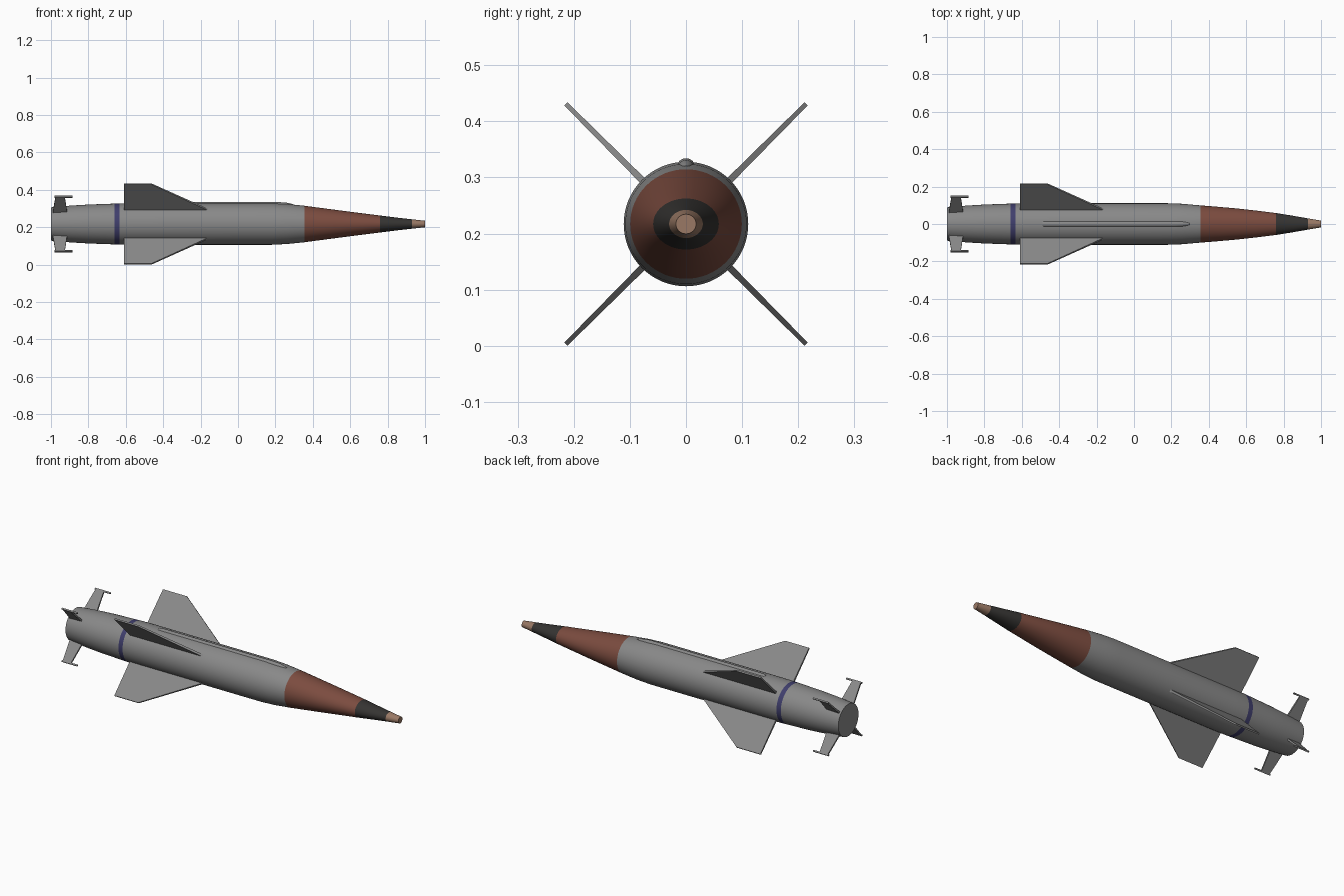
import bpy, bmesh, math
from mathutils import Matrix, Vector

if "Cube" in bpy.data.objects:
    bpy.data.objects.remove(bpy.data.objects["Cube"])

ZC = 0.217  # height of the body axis


def material(name, rgb):
    m = bpy.data.materials.new(name)
    m.diffuse_color = (*rgb, 1)
    m.use_nodes = True
    m.node_tree.nodes["Principled BSDF"].inputs["Base Color"].default_value = m.diffuse_color
    return m


GREY = material("body grey", (0.25, 0.25, 0.25))
RED = material("rust red", (0.20, 0.072, 0.05))
DARK = material("dark grey", (0.036, 0.034, 0.032))
TAN = material("tip tan", (0.32, 0.19, 0.13))
BLUE = material("band blue", (0.05, 0.048, 0.15))


def finish(name, bm, mats, smooth=None):
    bmesh.ops.recalc_face_normals(bm, faces=bm.faces)
    me = bpy.data.meshes.new(name)
    bm.to_mesh(me)
    bm.free()
    ob = bpy.data.objects.new(name, me)
    bpy.context.collection.objects.link(ob)
    for m in mats:
        me.materials.append(m)
    if smooth:
        bpy.ops.object.select_all(action='DESELECT')
        ob.select_set(True)
        bpy.context.view_layer.objects.active = ob
        bpy.ops.object.shade_smooth_by_angle(angle=math.radians(smooth))
    return ob


def loft(rings, n):
    """Elliptical rings (x, half width, half height, centre z) joined along x."""
    bm = bmesh.new()
    loops = []
    for x, ry, rz, z in rings:
        loops.append([bm.verts.new((x, ry * math.cos(2 * math.pi * i / n),
                                    z + rz * math.sin(2 * math.pi * i / n))) for i in range(n)])
    for a, b in zip(loops, loops[1:]):
        for i in range(n):
            j = (i + 1) % n
            bm.faces.new((a[i], a[j], b[j], b[i]))
    bm.faces.new(loops[0])
    bm.faces.new(loops[-1])
    return bm


# Body: round at the tail, flattening to an ellipse along the nose
profile = [(-1.0, .089, .089), (-.9, .098, .098), (-.8, .104, .104), (-.66, .109, .109),
           (-.634, .110, .110), (-.55, .111, .111), (.18, .111, .111), (.26, .108, .107),
           (.355, .0995, .0975), (.45, .092, .085), (.55, .083, .072), (.65, .072, .059),
           (.76, .0585, .0455), (.85, .044, .034), (.93, .030, .025), (1.0, .018, .0175)]
bm = loft([(x, ry, rz, ZC) for x, ry, rz in profile], 64)
for f in bm.faces:
    x = f.calc_center_median().x
    if x > .93:
        f.material_index = 3
    elif x > .76:
        f.material_index = 2
    elif x > .355:
        f.material_index = 1
    elif -.66 < x < -.634:
        f.material_index = 4
finish("body", bm, [GREY, RED, DARK, TAN, BLUE], 30)

# Cable fairing along the top, tapering at the front
spine = [(-.49, .014, .009, .105), (-.47, .015, .012, .105), (.22, .015, .012, .105),
         (.26, .013, .011, .103), (.285, .009, .008, .101), (.30, .003, .003, .101)]
finish("top_fairing", loft([(x, w, h, ZC + r) for x, w, h, r in spine], 20), [GREY], 40)


def slab(name, outline, angle):
    """Thin plate from (x, radius, half thickness) points, turned about the body axis."""
    bm = bmesh.new()
    a = [bm.verts.new((x, t, r)) for x, r, t in outline]
    b = [bm.verts.new((x, -t, r)) for x, r, t in outline]
    bm.faces.new(a)
    bm.faces.new(b[::-1])
    n = len(a)
    for i in range(n):
        j = (i + 1) % n
        bm.faces.new((a[i], b[i], b[j], a[j]))
    bm.transform(Matrix.Translation(Vector((0, 0, ZC))) @ Matrix.Rotation(angle, 4, 'X'))
    finish(name, bm, [GREY])


WING = [(-.61, .10, .006), (-.146, .10, .006), (-.463, .303, .004), (-.61, .303, .004)]
TAIL = [(-.992, .075, .005), (-.912, .075, .005), (-.926, .205, .004), (-.976, .205, .004)]
ROD = [(-.982, .202, .004), (-.886, .202, .004), (-.886, .210, .004), (-.982, .210, .004)]

# Wings, tail fins and their tip rods in an X arrangement
for k in range(4):
    ang = math.radians(45 + 90 * k)
    slab(f"wing_{k + 1}", WING, ang)
    slab(f"tail_fin_{k + 1}", TAIL, ang)
    slab(f"tail_tip_rod_{k + 1}", ROD, ang)
